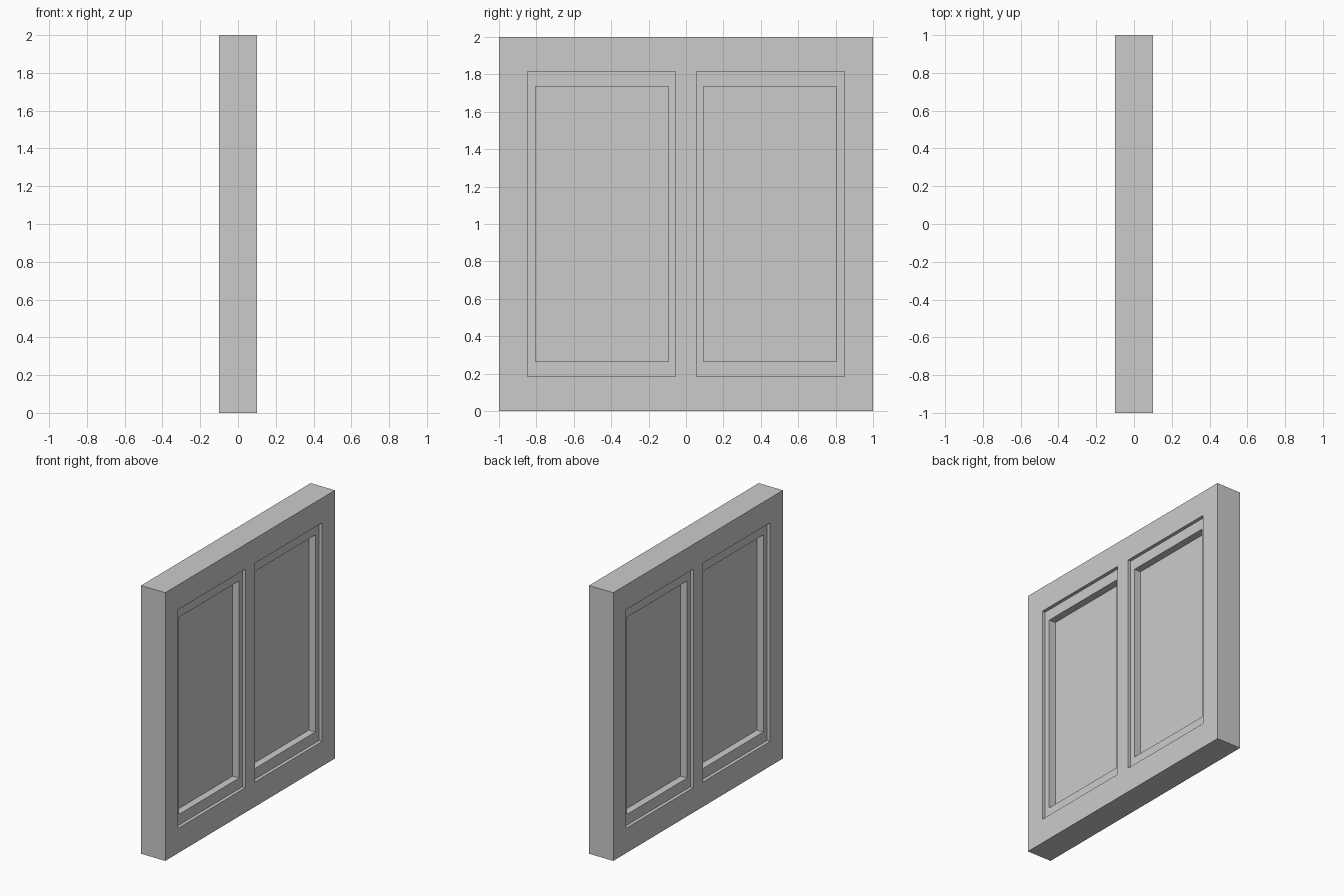
import bpy, bmesh

if "Cube" in bpy.data.objects:
    bpy.data.objects.remove(bpy.data.objects["Cube"])

# Key dimensions
FRAME_D, SASH_D, PANE_D = 0.10, 0.075, 0.021   # half thicknesses along x
Y0, Y1, Z0, Z1 = 0.055, 0.848, 0.185, 1.815    # frame opening
SY0, SY1, SZ0, SZ1 = 0.094, 0.805, 0.265, 1.735  # sash opening


def plate(name, ys, zs, holes, half):
    """Solid plate in the yz plane made of grid cells, leaving out the holes."""
    bm = bmesh.new()
    grid = [[bm.verts.new((-half, y, z)) for z in zs] for y in ys]
    for i in range(len(ys) - 1):
        for j in range(len(zs) - 1):
            if (i, j) not in holes:
                bm.faces.new((grid[i][j], grid[i][j + 1],
                              grid[i + 1][j + 1], grid[i + 1][j]))
    ext = bmesh.ops.extrude_face_region(bm, geom=bm.faces[:])
    top = [g for g in ext["geom"] if isinstance(g, bmesh.types.BMVert)]
    bmesh.ops.translate(bm, verts=top, vec=(2 * half, 0, 0))
    # extrusion drops the source faces only when they are interior: refill if needed
    open_edges = [e for e in bm.edges if e.is_boundary]
    if open_edges:
        bmesh.ops.holes_fill(bm, edges=open_edges)
    bmesh.ops.recalc_face_normals(bm, faces=bm.faces[:])
    mesh = bpy.data.meshes.new(name)
    bm.to_mesh(mesh)
    bm.free()
    obj = bpy.data.objects.new(name, mesh)
    bpy.context.collection.objects.link(obj)
    return obj


# Outer frame with central mullion and two openings
plate("window_frame", [-1, -Y1, -Y0, Y0, Y1, 1], [0, Z0, Z1, 2],
      {(1, 1), (3, 1)}, FRAME_D)

# A recessed sash and a thin pane in each opening
for side, s in (("left", -1), ("right", 1)):
    plate(f"sash_{side}", sorted(s * y for y in (Y0, SY0, SY1, Y1)),
          [Z0, SZ0, SZ1, Z1], {(1, 1)}, SASH_D)
    plate(f"pane_{side}", sorted(s * y for y in (SY0, SY1)),
          [SZ0, SZ1], set(), PANE_D)
